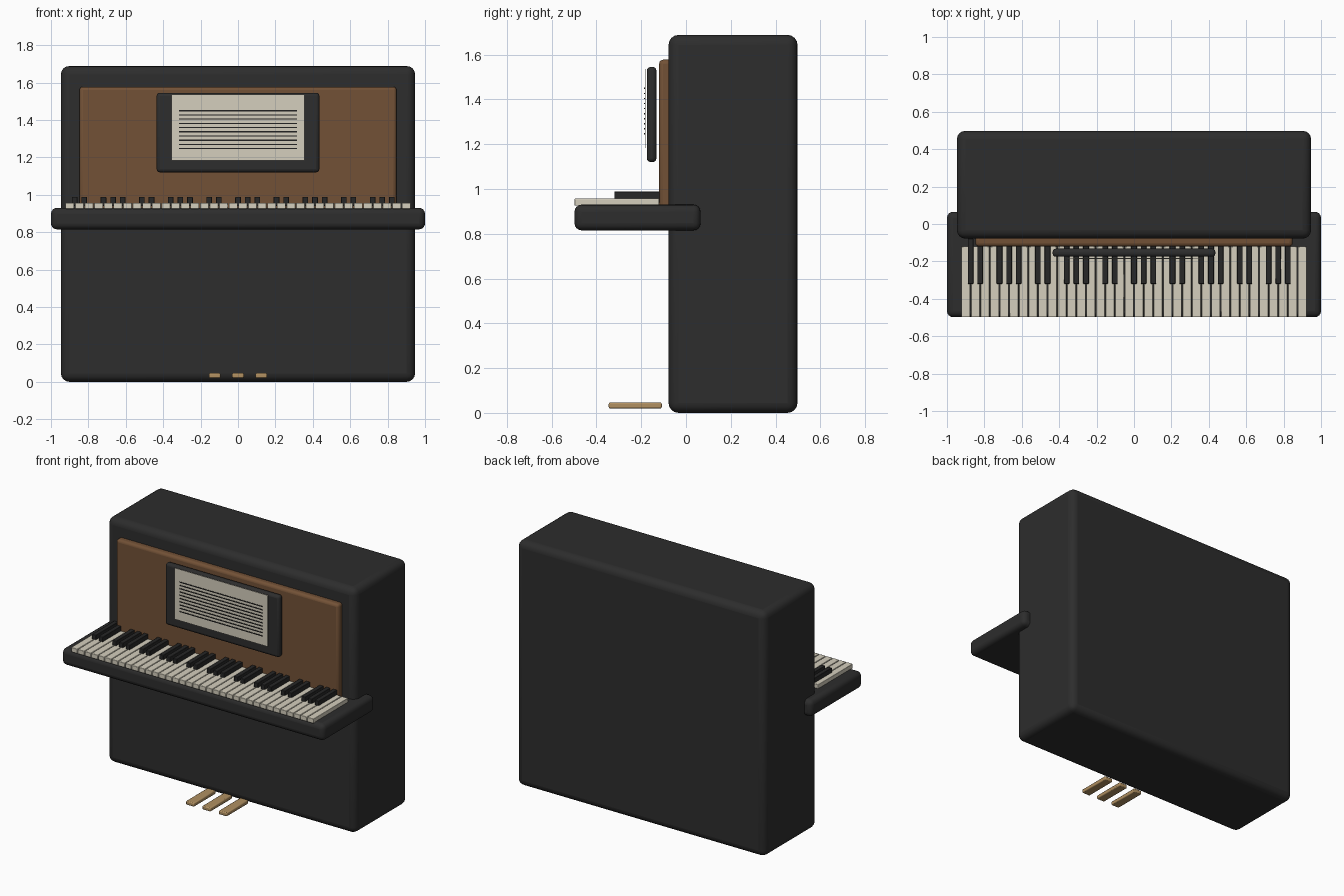
import bpy

if "Cube" in bpy.data.objects:
    bpy.data.objects.remove(bpy.data.objects["Cube"])


def material(name, rgb):
    m = bpy.data.materials.new(name)
    m.diffuse_color = (*rgb, 1)
    m.use_nodes = True
    m.node_tree.nodes["Principled BSDF"].inputs["Base Color"].default_value = m.diffuse_color
    return m


BLACK = material("black lacquer", (0.026, 0.026, 0.026))
EBONY = material("ebony", (0.02, 0.02, 0.02))
WOOD = material("brown wood", (0.17, 0.083, 0.037))
IVORY = material("ivory", (0.66, 0.62, 0.51))
PAPER = material("paper", (0.66, 0.62, 0.51))
BRASS = material("brass", (0.44, 0.28, 0.12))
INK = material("ink", (0.015, 0.015, 0.015))


def box(name, x, y, z, mat, bevel=0.0, segments=3):
    """Box from (min, max) ranges with optionally rounded edges."""
    bpy.ops.mesh.primitive_cube_add(
        size=1, location=[(r[0] + r[1]) / 2 for r in (x, y, z)])
    ob = bpy.context.object
    ob.name = name
    ob.scale = [r[1] - r[0] for r in (x, y, z)]
    bpy.ops.object.transform_apply(location=False, rotation=False, scale=True)
    ob.data.materials.append(mat)
    if bevel:
        mod = ob.modifiers.new("rounded edges", 'BEVEL')
        mod.width = bevel
        mod.segments = segments
        bpy.ops.object.shade_smooth_by_angle()
    return ob


def repeat(first, name, offset, mat=None):
    """Linked copy moved along x and z."""
    ob = first.copy()
    ob.name = name
    ob.location.x += offset[0]
    ob.location.z += offset[1]
    bpy.context.collection.objects.link(ob)
    return ob


# Cabinet, key bed and front panel
box("cabinet", (-0.947, 0.947), (-0.078, 0.498), (0, 1.688), BLACK, 0.045, 4)
box("key_bed", (-1, 1), (-0.498, 0.065), (0.815, 0.93), BLACK, 0.032, 4)
box("front_panel", (-0.848, 0.848), (-0.12, -0.06), (0.86, 1.577), WOOD, 0.018)

# Music desk with sheet and staff lines
box("music_desk", (-0.435, 0.435), (-0.175, -0.132), (1.12, 1.545), BLACK, 0.017)
box("sheet", (-0.355, 0.355), (-0.184, -0.181), (1.183, 1.536), PAPER)
line = box("staff_line_0", (-0.315, 0.315), (-0.187, -0.1835), (1.446, 1.452), INK)
for i in range(1, 10):
    repeat(line, f"staff_line_{i}", (0, -0.0225 * i))

# White keys, with black keys between them in groups of two and three
LEFT, PITCH, COUNT = -0.925, 0.0514, 36
white = box("white_key_0", (LEFT + 0.002, LEFT + PITCH - 0.002),
            (-0.498, -0.12), (0.925, 0.957), IVORY, 0.003, 2)
black = box("black_key_0", (LEFT + PITCH - 0.015, LEFT + PITCH + 0.015),
            (-0.32, -0.078), (0.94, 0.989), EBONY, 0.003, 2)
for k in range(1, COUNT):
    repeat(white, f"white_key_{k}", (k * PITCH, 0))
    if k % 7 in (1, 3, 4, 5) or (k % 7 == 0 and k < COUNT - 1):
        repeat(black, f"black_key_{k}", (k * PITCH, 0))

# Pedals
for i, x in enumerate((-0.125, 0, 0.125)):
    box(f"pedal_{i}", (x - 0.031, x + 0.031), (-0.345, -0.108),
        (0.02, 0.046), BRASS, 0.006, 2)
